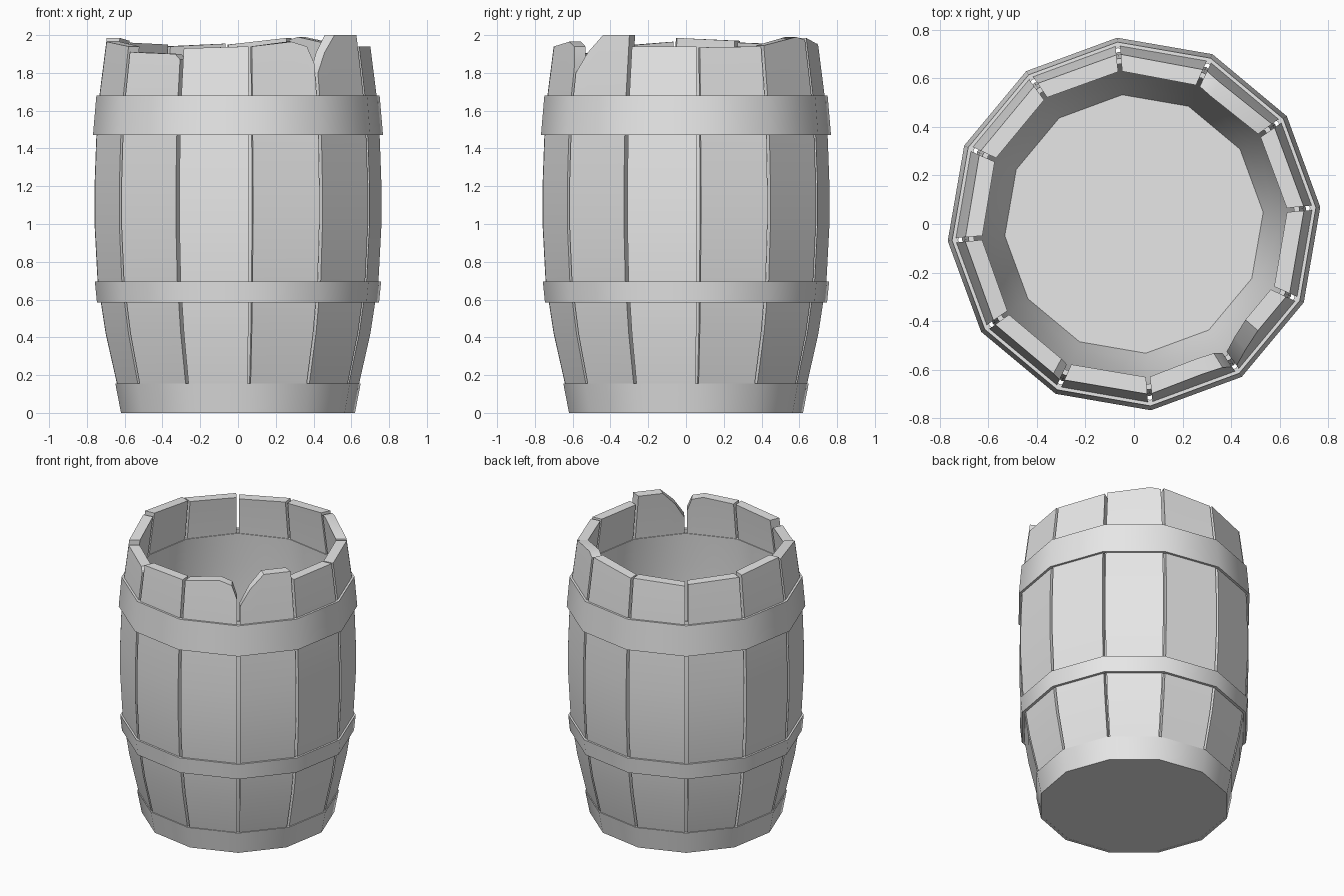
import bpy
import bmesh
from math import radians, sin, cos

SIDES = 12
STEP = 360 / SIDES
START = 5.2          # azimuth of the first seam, degrees
GAP = 0.75           # half the gap between staves, degrees
THICK = 0.07

cube = bpy.data.objects.get("Cube")
if cube:
    bpy.data.objects.remove(cube, do_unlink=True)

grey = bpy.data.materials.new("plain_grey")
grey.use_nodes = True
grey.diffuse_color = (0.8, 0.8, 0.8, 1)
grey.node_tree.nodes["Principled BSDF"].inputs["Base Color"].default_value = (0.8, 0.8, 0.8, 1)

# bulging outer outline of the staves: (height, radius)
OUTLINE = [(0.02, 0.605), (0.15, 0.642), (0.42, 0.703), (0.7, 0.746), (1.0, 0.762),
           (1.2, 0.762), (1.45, 0.753), (1.68, 0.736), (2.0, 0.695)]


def lerp_table(table, x):
    for (x0, y0), (x1, y1) in zip(table, table[1:]):
        if x <= x1:
            return y0 + (y1 - y0) * (x - x0) / (x1 - x0)
    return table[-1][1]


def polar(r, degrees, z):
    a = radians(degrees)
    return (r * cos(a), r * sin(a), z)


def finish(bm, name):
    bmesh.ops.recalc_face_normals(bm, faces=bm.faces)
    mesh = bpy.data.meshes.new(name)
    bm.to_mesh(mesh)
    bm.free()
    mesh.materials.append(grey)
    obj = bpy.data.objects.new(name, mesh)
    bpy.context.collection.objects.link(obj)
    bpy.ops.object.select_all(action="DESELECT")
    obj.select_set(True)
    bpy.context.view_layer.objects.active = obj
    bpy.ops.object.shade_smooth_by_angle(angle=radians(35))
    return obj


def lathe(name, profile):
    """Sweep a closed (radius, height) profile round the barrel."""
    bm = bmesh.new()
    rings = [[bm.verts.new(polar(r, START + STEP * i, z)) for r, z in profile]
             for i in range(SIDES)]
    n = len(profile)
    for i in range(SIDES):
        a, b = rings[i], rings[(i + 1) % SIDES]
        for j in range(n):
            k = (j + 1) % n
            bm.faces.new((a[j], b[j], b[k], a[k]))
    return finish(bm, name)


def band(name, z0, r0, z1, r1, wall=0.022):
    lathe(name, [(r0, z0), (r1, z1), (r1 - wall, z1), (r0 - wall, z0)])


def stave(name, index, top):
    """One plank; top lists (fraction across, height) along its broken end."""
    bm = bmesh.new()
    a0 = START + STEP * index + GAP
    a1 = a0 + STEP - 2 * GAP

    def sheet(inset):
        columns = []
        for t, end in top:
            column = []
            for z in [z for z, _ in OUTLINE[:-1]] + [end]:
                r = lerp_table(OUTLINE, z) - inset
                p, q = polar(r, a0, z), polar(r, a1, z)
                column.append(bm.verts.new([u + (v - u) * t for u, v in zip(p, q)]))
            columns.append(column)
        return columns

    outer, inner = sheet(0), sheet(THICK)
    cols, rows = len(top), len(OUTLINE)
    for s in (outer, inner):
        for c in range(cols - 1):
            for r in range(rows - 1):
                bm.faces.new((s[c][r], s[c + 1][r], s[c + 1][r + 1], s[c][r + 1]))
    # ends and sides
    for r in (0, rows - 1):
        for c in range(cols - 1):
            bm.faces.new((outer[c][r], outer[c + 1][r], inner[c + 1][r], inner[c][r]))
    for c in (0, cols - 1):
        for r in range(rows - 1):
            bm.faces.new((outer[c][r], outer[c][r + 1], inner[c][r + 1], inner[c][r]))
    finish(bm, name)


# staves with uneven, chipped ends
TOPS = [
    [(0, 1.935), (1, 1.94)],
    [(0, 1.945), (0.8, 1.99), (1, 1.975)],
    [(0, 1.985), (1, 1.95)],
    [(0, 1.955), (1, 1.94)],
    [(0, 1.95), (1, 1.96)],
    [(0, 1.97), (1, 1.985)],
    [(0, 1.965), (1, 1.94)],
    [(0, 1.91), (0.9, 1.90), (1, 1.87)],
    [(0, 1.93), (1, 1.94)],
    [(0, 1.94), (0.65, 1.965), (0.9, 1.94), (1, 1.85)],
    [(0, 1.8), (0.2, 1.91), (0.47, 2.0), (1, 2.0)],
    [(0, 1.94), (1, 1.94)],
]
for i, top in enumerate(TOPS):
    stave(f"stave_{i + 1}", i, top)

# thin lining that closes the seams on the inside
wall = [(r, z) for z, r in OUTLINE[:-1]]
lathe("lining", [(r - THICK - 0.003, z) for r, z in wall]
      + [(r - THICK + 0.02, z) for r, z in reversed(wall)])

# hoops
band("bottom_hoop", 0.0, 0.622, 0.155, 0.652, 0.02)
band("middle_hoop", 0.585, 0.75, 0.695, 0.761)
band("top_hoop", 1.47, 0.771, 1.68, 0.753, 0.025)

# floor
floor = bmesh.new()
for z in (0.001, 0.03):
    floor.faces.new([floor.verts.new(polar(0.61, START + STEP * i, z)) for i in range(SIDES)])
bmesh.ops.bridge_loops(floor, edges=floor.edges[:])
finish(floor, "floor")
